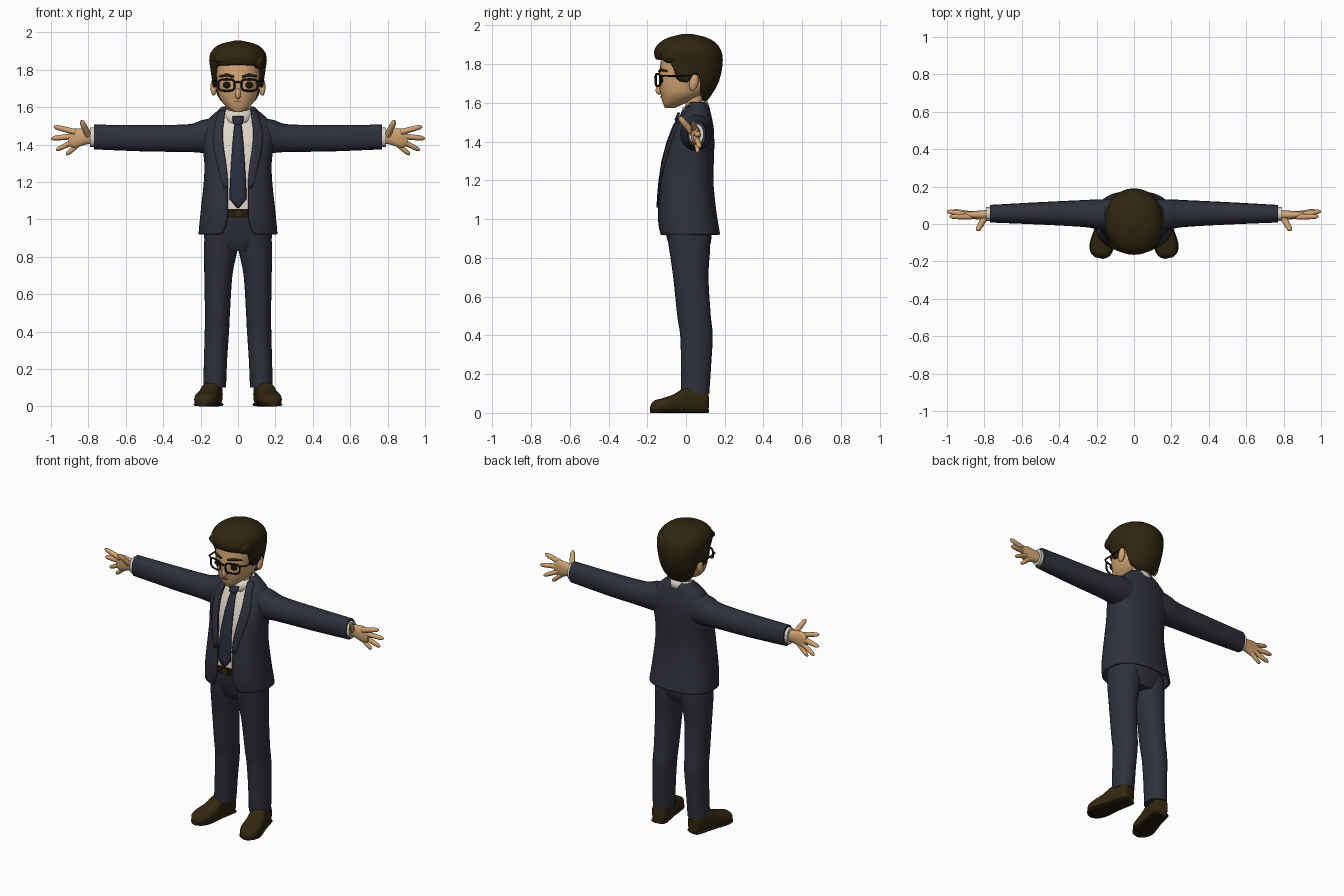
import bpy, bmesh
from math import sin, cos, pi, asin, radians
from mathutils import Vector, Matrix

cube = bpy.data.objects.get("Cube")
if cube:
    bpy.data.objects.remove(cube)


def material(name, *rgb):
    m = bpy.data.materials.new(name)
    m.use_nodes = True
    m.diffuse_color = (*rgb, 1)
    m.node_tree.nodes["Principled BSDF"].inputs["Base Color"].default_value = (*rgb, 1)
    return m


SUIT = material("navy suit cloth", .028, .03, .044)
TIE = material("blue tie", .022, .025, .045)
SHIRT = material("off white shirt", .72, .66, .58)
SKIN = material("warm skin", .64, .37, .17)
HAIR = material("dark brown hair", .029, .018, .005)
LEATHER = material("brown leather", .033, .02, .005)
DARK = material("dark leather", .016, .01, .004)
FRAME = material("black frame", .009, .007, .004)
MOUTH = material("mouth line", .22, .09, .04)


def finish(name, bm, mat, mirror=False, thick=0, angle=50):
    bmesh.ops.recalc_face_normals(bm, faces=bm.faces)
    me = bpy.data.meshes.new(name)
    bm.to_mesh(me)
    bm.free()
    me.materials.append(mat)
    me.polygons.foreach_set("use_smooth", [True] * len(me.polygons))
    me.set_sharp_from_angle(angle=radians(angle))
    ob = bpy.data.objects.new(name, me)
    bpy.context.collection.objects.link(ob)
    if thick:
        mod = ob.modifiers.new("thickness", 'SOLIDIFY')
        mod.thickness, mod.offset = thick, 0
    if mirror:
        mod = ob.modifiers.new("mirror", 'MIRROR')
        mod.use_mirror_merge = False
    return ob


def grid(name, rows, mat, loop=True, caps=(True, True), **kw):
    """Skin a list of equal point rows; closed rows can be capped."""
    bm = bmesh.new()
    vs = [[bm.verts.new(p) for p in r] for r in rows]
    n = len(rows[0])
    for a, b in zip(vs, vs[1:]):
        for i in range(n if loop else n - 1):
            j = (i + 1) % n
            bm.faces.new((a[i], a[j], b[j], b[i]))
    if loop:
        for ring, cap in zip((vs[0], vs[-1]), caps):
            if cap:
                bm.faces.new(ring)
    return finish(name, bm, mat, **kw)


def smooth(rows, k=4):
    """Catmull-Rom subdivision of a profile table."""
    out = []
    for i in range(len(rows) - 1):
        p = [rows[max(0, min(len(rows) - 1, i + d))] for d in (-1, 0, 1, 2)]
        for s in range(k):
            t = s / k
            out.append([b + .5 * t * (c - a + t * (2*a - 5*b + 4*c - d + t * (3*(b - c) + d - a)))
                        for a, b, c, d in zip(*p)])
    return out + [list(rows[-1])]


def ell(a, n=2.0):
    """Superellipse point; angle zero is the front."""
    f = lambda v: (1 if v >= 0 else -1) * abs(v) ** (2 / n)
    return f(sin(a)), -f(cos(a))


def level(z, xc, rx, front, back, n=2.3, count=28):
    pts = [ell(2 * pi * i / count, n) for i in range(count)]
    return [(xc + rx * x, (front + back) / 2 + (back - front) / 2 * y, z) for x, y in pts]


def sleeve(x, zc, rz, yc, ry, count=20):
    return [(x, yc + ry * b, zc + rz * a) for a, b in
            (ell(2 * pi * i / count, 2.2) for i in range(count))]


def tube(name, pts, radii, mat, ref=(0, 1, 0), count=10, **kw):
    pts = [Vector(p) for p in pts]
    closed = (pts[0] - pts[-1]).length < 1e-5
    rows = []
    for i, p in enumerate(pts):
        before = pts[i - 1] if i else (pts[-2] if closed else p)
        after = pts[i + 1] if i + 1 < len(pts) else (pts[1] if closed else p)
        t = (after - before).normalized()
        u = t.cross(Vector(ref)).normalized()
        v = t.cross(u)
        r = radii[i] if isinstance(radii, (list, tuple)) else radii
        rows.append([p + r * (u * cos(2*pi*k/count) + v * sin(2*pi*k/count)) for k in range(count)])
    return grid(name, rows, mat, caps=(not closed, not closed), **kw)


def blob(name, centre, radii, mat, tilt=0, **kw):
    bm = bmesh.new()
    m = Matrix.Translation(centre) @ Matrix.Rotation(tilt, 4, 'X') @ Matrix.Diagonal((*radii, 1))
    bmesh.ops.create_uvsphere(bm, u_segments=20, v_segments=12, radius=1, matrix=m)
    return finish(name, bm, mat, **kw)


def box(name, centre, size, mat, **kw):
    bm = bmesh.new()
    bmesh.ops.create_cube(bm, size=1, matrix=Matrix.Translation(centre) @ Matrix.Diagonal((*size, 1)))
    return finish(name, bm, mat, angle=30, **kw)


# Jacket: height, half width, front, back, half width of the opening
N = 2.5
torso = smooth([(.92, .205, -.132, .17, .085), (.98, .2, -.14, .16, .06), (1.06, .192, -.14, .148, .055),
                (1.2, .177, -.13, .135, .056), (1.3, .174, -.115, .138, .066), (1.38, .183, -.095, .14, .078),
                (1.46, .188, -.065, .138, .084), (1.52, .165, -.035, .128, .078),
                (1.57, .113, -.005, .115, .072), (1.6, .08, .015, .1, .064)])


def on_torso(row, a, lift=0):
    z, rx, f, b, w = row
    x, y = ell(a, N)
    return (rx * x, (f + b) / 2 + (b - f) / 2 * y - lift, z)


def edge_angle(row, x):
    return asin(min(.96, x / row[1]) ** (N / 2))


jacket = []
for r in torso:
    a0 = edge_angle(r, r[4])
    jacket.append([on_torso(r, a0 + (2 * pi - 2 * a0) * i / 40) for i in range(41)])
grid("jacket", jacket, SUIT, loop=False, thick=.012)

lapel = []
for r in torso:
    if 1.14 < r[0] < 1.58:
        width = .012 + .04 * sin(pi * min(1, (r[0] - 1.13) / .52)) ** .8
        lapel.append([on_torso(r, edge_angle(r, r[4] - .002 + width * i / 4), .009) for i in range(5)])
grid("lapel", lapel, SUIT, loop=False, thick=.006, mirror=True)

# Shirt, collar and tie
grid("shirt", [level(r[0], 0, r[1] - .014, r[2] + .012, r[3] - .014, N)
               for r in torso if 1.02 < r[0] < 1.56], SHIRT)
collar = []
for z, rx, ry in ((1.54, .084, .076), (1.57, .076, .067), (1.597, .067, .058)):
    collar.append([(x, y, h + .35 * (y - .045)) for x, y, h in level(z, 0, rx, .045 - ry, .045 + ry, 2)])
grid("shirt_collar", collar, SHIRT, caps=(False, False), thick=.008)

tie = []
for z, w in ((1.06, .004), (1.11, .046), (1.2, .042), (1.3, .036), (1.4, .029),
             (1.48, .021), (1.505, .018), (1.515, .026), (1.55, .03)):
    row = min(torso, key=lambda r: abs(r[0] - z))
    y = row[2] - (.014 if z > 1.51 else .002)
    tie.append([(w * k, y - .006 * (1 - abs(k)), z) for k in (-1, -.5, 0, .5, 1)])
grid("tie", tie, TIE, loop=False, thick=.008)

# Trousers and belt
grid("trouser_hips", [level(*r) for r in smooth([
    (.83, 0, .12, -.07, .11), (.88, 0, .176, -.092, .128), (.96, 0, .178, -.112, .135),
    (1.04, 0, .165, -.122, .13)])], SUIT)
grid("trouser_leg", [level(*r, n=2.1) for r in smooth([
    (.1, .125, .061, -.025, .12), (.25, .12, .062, -.026, .13), (.4, .113, .065, -.03, .138),
    (.5, .11, .067, -.045, .128), (.7, .105, .075, -.066, .116), (.84, .093, .09, -.086, .124),
    (.93, .09, .085, -.1, .125)])], SUIT, mirror=True)
grid("belt", [level(z, 0, .168, -.131, .134, N) for z in (1.01, 1.055)], DARK)
box("belt_buckle", (0, -.133, 1.033), (.045, .012, .035), LEATHER)

# Shoes: distance from heel to toe, half width, height
shape = smooth([(0, .025, .1), (.05, .045, .128), (.38, .05, .132), (.56, .056, .1),
                (.78, .062, .076), (.93, .048, .064), (1, .018, .036)], 3)


def shoe(name, mat, grow, top=None):
    rows = []
    heel, toe = Vector((.122, .112, 0)), Vector((.187, -.182, 0))
    side = Vector((.975, .22, 0))
    for u, w, h in shape:
        h = top or h
        rows.append([heel.lerp(toe, u) + side * (w + grow) * x + Vector((0, 0, h / 2 * (1 - y)))
                     for x, y in (ell(2 * pi * i / 20, 2.8) for i in range(20))])
    grid(name, rows, mat, mirror=True)


shoe("shoe", LEATHER, 0)
shoe("shoe_sole", DARK, .004, .02)

# Arms, cuffs and hands
grid("sleeve", [sleeve(*r) for r in smooth([
    (.09, 1.45, .1, .052, .08), (.19, 1.443, .088, .052, .08), (.27, 1.434, .074, .056, .072),
    (.5, 1.434, .071, .057, .06), (.77, 1.44, .066, .055, .047)])], SUIT, mirror=True)
grid("shirt_cuff", [sleeve(x, 1.44, .052, .053, .038) for x in (.75, .79)], SHIRT, mirror=True)
grid("palm", [sleeve(*r) for r in smooth([
    (.77, 1.44, .033, .05, .025), (.82, 1.44, .042, .048, .024), (.87, 1.434, .052, .048, .02),
    (.905, 1.432, .04, .052, .013)])], SKIN, mirror=True)
for name, base, tip, size in (
        ("index_finger", (.87, .038, 1.466), (.985, .04, 1.497), .0145),
        ("middle_finger", (.88, .048, 1.444), (1, .068, 1.432), .0145),
        ("ring_finger", (.875, .054, 1.418), (.972, .072, 1.37), .0135),
        ("little_finger", (.855, .055, 1.4), (.918, .06, 1.345), .0125),
        ("thumb", (.8, .03, 1.45), (.838, -.035, 1.528), .016)):
    a, b = Vector(base), Vector(tip)
    tube(name, [a.lerp(b, t) for t in (0, .3, .6, .88, 1)],
         [size * k for k in (1.1, 1.05, 1, .85, .3)], SKIN, mirror=True)

# Head, neck, ears and nose
grid("neck", [level(z, 0, .055, -.002, .092, 2) for z in (1.52, 1.68)], SKIN)
grid("head", [level(*r, n=2.4) for r in smooth([
    (1.573, 0, .022, -.108, -.06), (1.6, 0, .06, -.12, .0), (1.64, 0, .094, -.13, .08),
    (1.68, 0, .108, -.138, .125), (1.74, 0, .118, -.14, .15), (1.8, 0, .124, -.132, .155),
    (1.86, 0, .118, -.12, .14), (1.92, 0, .06, -.06, .08)])], SKIN)
blob("ear", (.13, .04, 1.706), (.017, .023, .046), SKIN, tilt=-.2, mirror=True)
blob("nose", (0, -.137, 1.672), (.015, .019, .03), SKIN, tilt=-.25)
box("mouth", (0, -.13, 1.63), (.036, .006, .006), MOUTH)

# Hair: a shell running from a hairline up to the crown
crown = smooth([(1.6, .075, -.04, .092), (1.66, .113, -.08, .136), (1.72, .128, -.125, .166),
                (1.8, .14, -.14, .182), (1.86, .147, -.158, .178), (1.9, .132, -.138, .153),
                (1.93, .092, -.09, .108), (1.95, .01, -.012, .025)], 6)
hairline = [(0, 1.828), (48, 1.822), (58, 1.8), (66, 1.715), (88, 1.705), (94, 1.75),
            (108, 1.74), (118, 1.64), (140, 1.615), (180, 1.605)]


def lookup(table, v):
    for p, q in zip(table, table[1:]):
        if v <= q[0]:
            t = max(0, (v - p[0]) / (q[0] - p[0]))
            return [a + t * (b - a) for a, b in zip(p, q)]
    return table[-1]


def hair_row(t, count=72):
    row = []
    for i in range(count):
        deg = 360 * i / count
        low = lookup(hairline, min(deg, 360 - deg))[1]
        z = low + (1.95 - low) * sin(t * pi / 2)
        _, rx, f, b = lookup(crown, z)
        x, y = ell(radians(deg), 2.15)
        row.append((rx * x, (f + b) / 2 + (b - f) / 2 * y, z))
    return row


grid("hair", [hair_row(i / 16) for i in range(17)], HAIR, caps=(False, True), thick=.014)
blob("side_lock", (.108, -.065, 1.848), (.036, .065, .042), HAIR, tilt=.2)
blob("front_quiff", (-.035, -.105, 1.858), (.095, .048, .036), HAIR, tilt=.15)

# Eyes, brows and glasses
blob("eye", (.056, -.127, 1.718), (.025, .01, .018), FRAME, mirror=True)
tube("eyebrow", [(.022, -.139, 1.762), (.06, -.13, 1.772), (.1, -.098, 1.764)],
     [.006, .008, .004], HAIR, mirror=True)
rim = []
for i in range(25):
    x, z = ell(2 * pi * (i % 24) / 24, 3.5)
    x = .061 + .043 * x
    rim.append((x, -.157 + 2.5 * x * x, 1.718 - .031 * z))
tube("glasses_rim", rim, .0055, FRAME, count=8, mirror=True)
tube("glasses_bridge", [(-.02, -.156, 1.73), (0, -.16, 1.735), (.02, -.156, 1.73)], .005, FRAME)
tube("glasses_temple", [(.102, -.131, 1.738), (.13, -.11, 1.74), (.138, .03, 1.738)],
     .005, FRAME, ref=(0, 0, 1), mirror=True)
